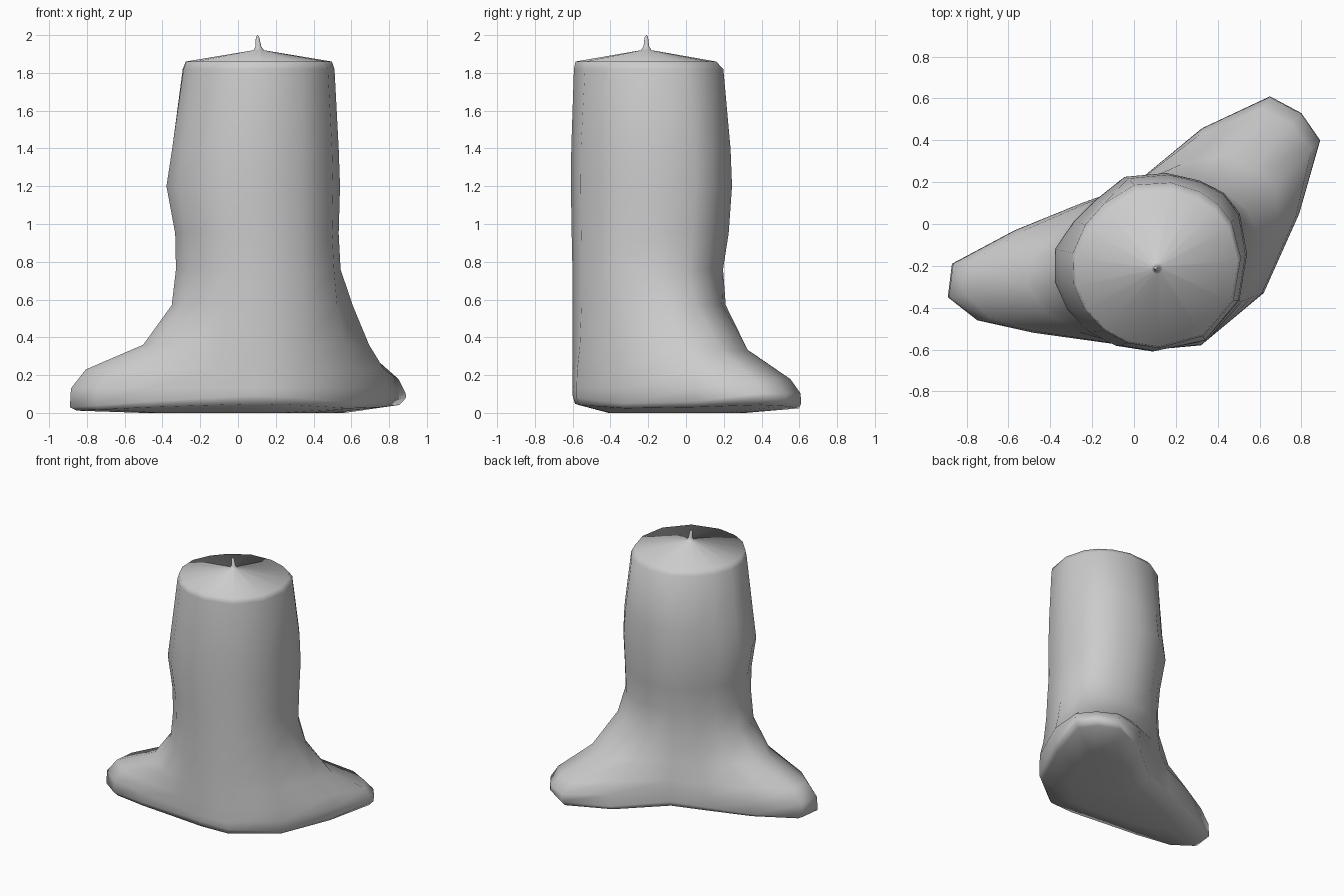
import bpy, bmesh, math

# Footprint columns: x, y, angle on the trunk, height of lower edge, flare exponent
COLUMNS = [
    (-0.89, -0.35, 193, 0.02, 1.0), (-0.75, -0.46, 212, 0.03, 1.0),
    (-0.48, -0.52, 232, 0.05, 1.0), (-0.12, -0.57, 250, 0.07, 1.0),
    (0.10, -0.60, 272, 0.08, 1.0), (0.32, -0.58, 303, 0.07, 1.0),
    (0.62, -0.33, 335, 0.04, 0.6), (0.79, 0.05, 5, 0.05, 0.42),
    (0.89, 0.40, 30, 0.07, 0.7), (0.80, 0.53, 45, 0.06, 0.85),
    (0.65, 0.61, 60, 0.04, 0.85), (0.33, 0.46, 80, 0.03, 0.9),
    (0.00, 0.19, 105, 0.05, 1.0), (-0.25, 0.10, 130, 0.04, 1.0),
    (-0.57, -0.03, 150, 0.02, 1.0), (-0.87, -0.19, 172, 0.02, 1.0)]

# Root flare rings: height, blend to footprint, height scale on the right root tip
FLARE = [(0.13, 0.99, 0.8), (0.23, 0.85, 0.78), (0.36, 0.31, 0.92), (0.57, 0.04, 1.0)]

# Trunk and top rings: height, centre x, centre y, radius x, radius y
TRUNK = [
    (0.76, 0.10, -0.20, 0.44, 0.40), (0.95, 0.093, -0.187, 0.437, 0.417),
    (1.20, 0.073, -0.18, 0.464, 0.428), (1.40, 0.085, -0.183, 0.445, 0.423),
    (1.82, 0.106, -0.195, 0.405, 0.398), (1.86, 0.107, -0.21, 0.39, 0.375),
    (1.92, 0.11, -0.21, 0.028, 0.028), (1.94, 0.108, -0.21, 0.015, 0.015),
    (1.99, 0.103, -0.21, 0.009, 0.009)]

# Uneven trunk outline: direction in degrees, relative bulge
BULGES = [(138, -0.13), (40, 0.09), (312, 0.06)]


def oval(angle, ring):
    z, cx, cy, rx, ry = ring
    a = math.radians(angle)
    k = 1 + (1 if z < 1.6 else 0.35) * sum(
        b * math.exp(-((angle - d) / 24) ** 2) for d, b in BULGES)
    return (cx + k * rx * math.cos(a), cy + k * ry * math.sin(a), z)


bm = bmesh.new()
rings = []


def add_ring(points):
    rings.append([bm.verts.new(p) for p in points])


# Rounded underside and lower edge
add_ring([(x * 0.6 + 0.03, y * 0.6 - 0.05, 0.0) for x, y, *_ in COLUMNS])
add_ring([(x * 0.96, y * 0.98, z * 0.6) for x, y, a, z, p in COLUMNS])
add_ring([(x, y, z + 0.01) for x, y, a, z, p in COLUMNS])

# Spreading roots
for h, f, low in FLARE:
    pts = []
    for x, y, a, z, p in COLUMNS:
        tx, ty, _ = oval(a, TRUNK[0])
        k = f ** p
        on_tip = x > 0.6 and y > 0.3
        pts.append((tx + (x - tx) * k, ty + (y - ty) * k, h * low if on_tip else h))
    add_ring(pts)

# Trunk, shallow conical top and spike
for ring in TRUNK:
    add_ring([oval(c[2], ring) for c in COLUMNS])

n = len(COLUMNS)
for lo, hi in zip(rings, rings[1:]):
    for i in range(n):
        j = (i + 1) % n
        bm.faces.new((lo[i], lo[j], hi[j], hi[i]))

# Close bottom and spike tip
bottom = bm.verts.new((0.05, -0.1, 0.0))
tip = bm.verts.new((0.102, -0.21, 2.0))
for i in range(n):
    j = (i + 1) % n
    bm.faces.new((rings[0][j], rings[0][i], bottom))
    bm.faces.new((rings[-1][i], rings[-1][j], tip))
bmesh.ops.recalc_face_normals(bm, faces=bm.faces)

mesh = bpy.data.meshes.new("tree_stump")
bm.to_mesh(mesh)
bm.free()
stump = bpy.data.objects.new("tree_stump", mesh)
bpy.context.collection.objects.link(stump)
bpy.context.view_layer.objects.active = stump
stump.select_set(True)
bpy.ops.object.shade_smooth_by_angle(angle=math.radians(100))
